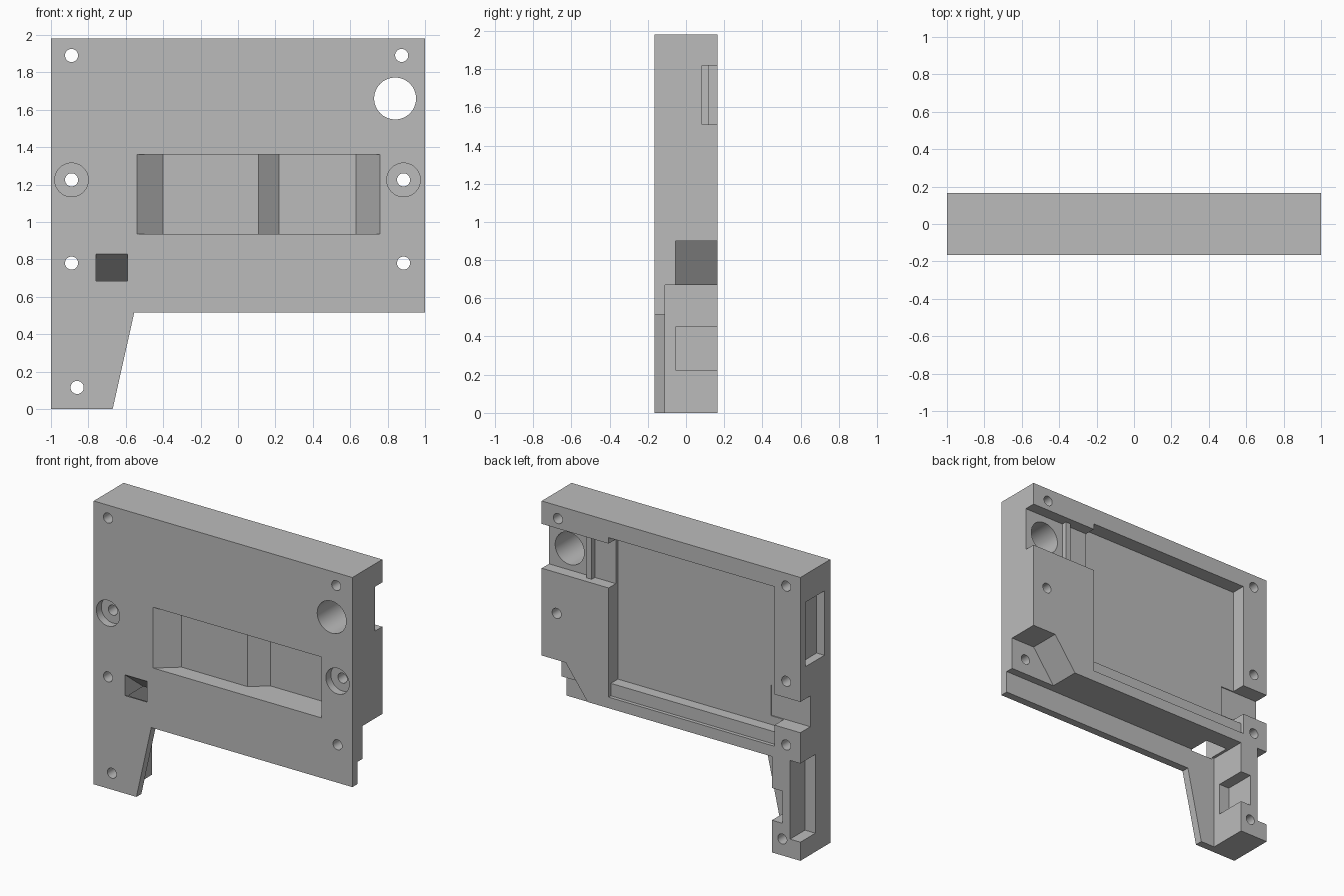
import bpy, bmesh, math
from mathutils import Vector

cube = bpy.data.objects.get("Cube")
if cube:
    bpy.data.objects.remove(cube, do_unlink=True)

grey = bpy.data.materials.new("plain grey")
grey.use_nodes = True
colour = (0.5, 0.5, 0.5, 1)
grey.diffuse_color = colour
grey.node_tree.nodes["Principled BSDF"].inputs["Base Color"].default_value = colour

BACK = 0.165          # half of the depth
OUT = 0.3             # cutters reach past the surface
PLACE = {             # how a 2D profile and its extrusion map to space
    "x": lambda a, b, t: Vector((t, a, b)),
    "y": lambda a, b, t: Vector((a, t, b)),
    "z": lambda a, b, t: Vector((a, b, t)),
}


def prism(name, axis, profile, lo, hi):
    """Extrude a closed profile along an axis."""
    bm = bmesh.new()
    place = PLACE[axis]
    face = bm.faces.new([bm.verts.new(place(a, b, lo)) for a, b in profile])
    res = bmesh.ops.extrude_face_region(bm, geom=[face])
    verts = [g for g in res["geom"] if isinstance(g, bmesh.types.BMVert)]
    bmesh.ops.translate(bm, verts=verts, vec=place(0, 0, hi - lo))
    bmesh.ops.recalc_face_normals(bm, faces=bm.faces)
    mesh = bpy.data.meshes.new(name)
    bm.to_mesh(mesh)
    bm.free()
    mesh.materials.append(grey)
    obj = bpy.data.objects.new(name, mesh)
    bpy.context.scene.collection.objects.link(obj)
    return obj


def cut(cutter):
    """Subtract a cutter from the housing and discard it."""
    cutter.hide_render = True
    mod = housing.modifiers.new("cut", "BOOLEAN")
    mod.operation = "DIFFERENCE"
    mod.solver = "EXACT"
    mod.object = cutter
    bpy.context.view_layer.objects.active = housing
    bpy.ops.object.modifier_apply(modifier=mod.name)
    bpy.data.objects.remove(cutter, do_unlink=True)


def cut_box(name, x, y, z):
    corners = [(x[0], z[0]), (x[1], z[0]), (x[1], z[1]), (x[0], z[1])]
    cut(prism(name, "y", corners, *y))


def cut_round(name, x, z, radius, y=(-OUT, OUT), sides=40):
    ring = [(x + radius * math.cos(math.tau * i / sides),
             z + radius * math.sin(math.tau * i / sides)) for i in range(sides)]
    cut(prism(name, "y", ring, *y))


# Housing block with its tapered leg
housing = prism("housing", "y", [(-1, 0), (-0.67, 0), (-0.555, 0.515), (1, 0.515),
                                 (1, 1.98), (-1, 1.98)], -BACK, BACK)

# Thin lip along the bottom and the chamfered lower corner behind it
cut_box("lip_cutter", (-0.78, 1.1), (-0.11, OUT), (-0.1, 0.67))
cut(prism("corner_cutter", "y", [(0.645, 0.67), (0.608, 0.62), (1.1, 0.62),
                                 (1.1, 0.9), (0.815, 0.9)], -0.055, OUT))

# Back pocket, stepped ledge under it and side notch
cut_box("pocket_cutter", (-0.8, 0.483), (0.062, OUT), (0.834, 1.862))
cut_box("ledge_cutter", (-0.8, 0.483), (0.14, OUT), (0.747, 0.9))
cut_box("side_notch_cutter", (-1.1, -0.7), (0.055, OUT), (0.895, 1.11))

# Upper corner recess, leaving a small upright rib
cut_box("recess_cutter", (0.4, 1.1), (0.12, OUT), (1.51, 1.82))
cut_box("recess_inner_cutter", (0.4, 0.645), (0.085, OUT), (1.51, 1.82))
cut_box("recess_outer_cutter", (0.685, 1.1), (0.085, OUT), (1.51, 1.82))

# Front window with ramps and two floor depths
cut(prism("window_cutter", "z", [(-0.54, -OUT), (-0.54, -BACK), (-0.40, -0.05),
                                 (0.11, -0.05), (0.22, 0.042), (0.63, 0.042),
                                 (0.76, -BACK), (0.76, -OUT)], 0.935, 1.36))

# Sloping channel from the front face to the underside
cut(prism("channel_cutter", "x", [(-0.2, 0.857), (0.065, 0.65), (-0.09, 0.65),
                                  (-BACK, 0.685), (-0.2, 0.685)], -0.76, -0.59))

# Slot in the outer side, and the two notches in the leg
cut_box("slot_cutter", (-1.1, -0.94), (-0.1, 0.11), (1.335, 1.785))
cut_box("leg_outer_cutter", (-1.1, -0.92), (0, OUT), (0.13, 0.68))
cut_box("leg_inner_cutter", (-0.86, -0.7), (-0.055, OUT), (0.225, 0.45))

# Large round opening, screw holes and counterbores
cut_round("opening_cutter", 0.84, 1.66, 0.112, sides=64)
for x, z in [(-0.89, 1.89), (0.875, 1.89), (-0.89, 1.225), (0.885, 1.225),
             (-0.89, 0.78), (0.885, 0.78), (-0.86, 0.115)]:
    cut_round("screw_cutter", x, z, 0.035)
for x in (-0.89, 0.885):
    cut_round("counterbore_cutter", x, 1.225, 0.09, (-OUT, -0.11))

# Smooth the round walls, keep the edges sharp
bpy.ops.object.select_all(action="DESELECT")
housing.select_set(True)
bpy.context.view_layer.objects.active = housing
bpy.ops.object.shade_smooth_by_angle(angle=math.radians(25))
